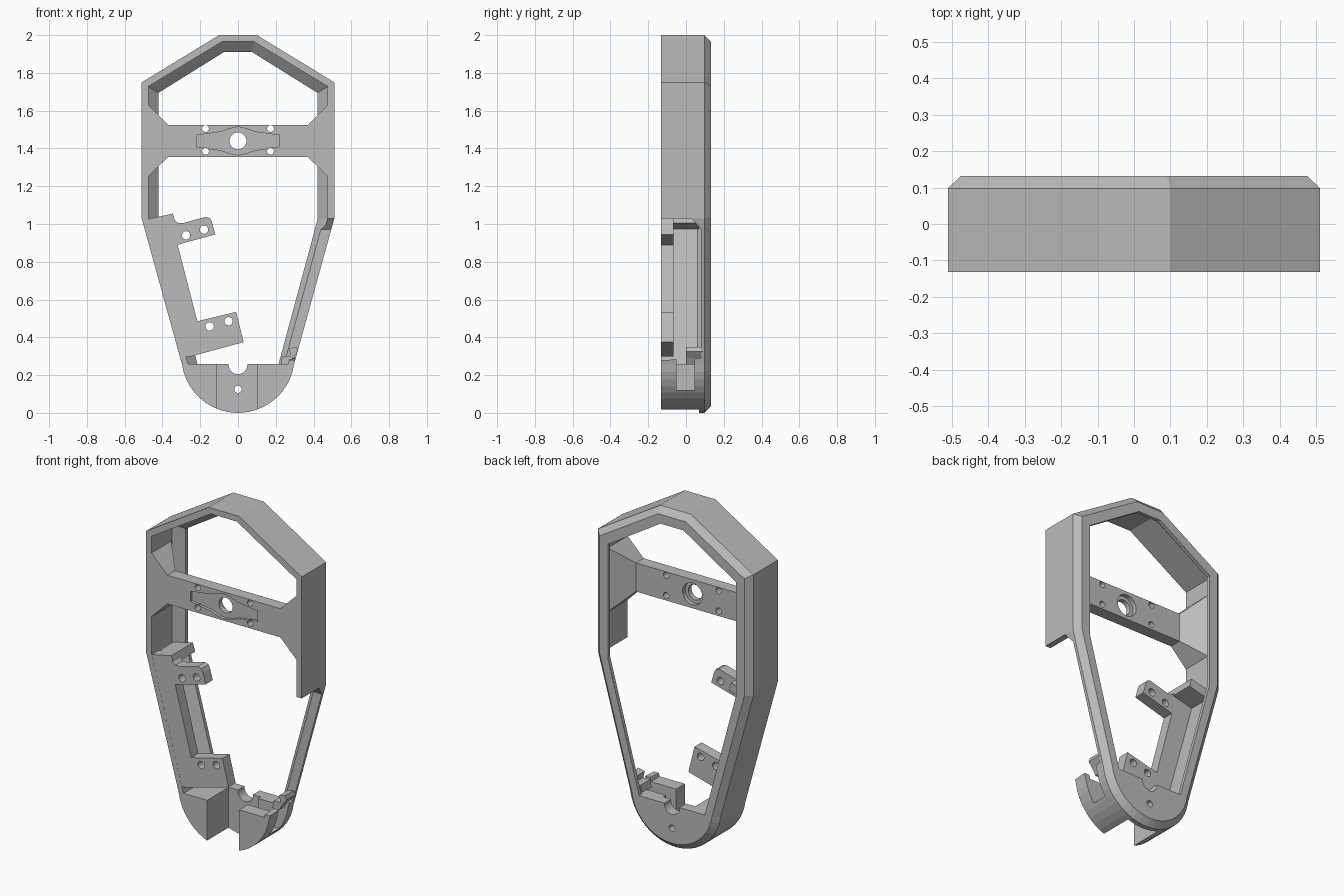
import bpy, bmesh, math
from mathutils import Vector

cube = bpy.data.objects.get("Cube")
if cube:
    bpy.data.objects.remove(cube)

grey = bpy.data.materials.new("plain grey")
grey.use_nodes = True
COLOUR = (0.5, 0.5, 0.5, 1)
grey.diffuse_color = COLOUR
grey.node_tree.nodes["Principled BSDF"].inputs["Base Color"].default_value = COLOUR


def loft(name, sections, axis="y"):
    """Solid through matching outlines, each given as (points, depth)."""
    bm = bmesh.new()
    rings = []
    for pts, d in sections:
        rings.append([bm.verts.new((a, d, b) if axis == "y" else (d, a, b)) for a, b in pts])
    for r, s in zip(rings, rings[1:]):
        for i in range(len(r)):
            j = (i + 1) % len(r)
            bm.faces.new((r[i], r[j], s[j], s[i]))
    bm.faces.new(rings[0])
    bm.faces.new(rings[-1][::-1])
    bmesh.ops.recalc_face_normals(bm, faces=bm.faces)
    mesh = bpy.data.meshes.new(name)
    bm.to_mesh(mesh)
    bm.free()
    mesh.materials.append(grey)
    obj = bpy.data.objects.new(name, mesh)
    bpy.context.collection.objects.link(obj)
    return obj


def prism(name, pts, y0, y1):
    return loft(name, [(pts, y0), (pts, y1)])


def box(name, x0, x1, y0, y1, z0, z1):
    return prism(name, [(x0, z0), (x1, z0), (x1, z1), (x0, z1)], y0, y1)


def rod(x, z, r, y0=-0.3, y1=0.3):
    circle = [(x + r * math.cos(i * math.tau / 24), z + r * math.sin(i * math.tau / 24)) for i in range(24)]
    return prism("hole_cutter", circle, y0, y1)


def combine(obj, others, operation="DIFFERENCE"):
    for other in others:
        mod = obj.modifiers.new("join", "BOOLEAN")
        mod.operation, mod.solver, mod.object = operation, "EXACT", other
        bpy.context.view_layer.objects.active = obj
        bpy.ops.object.modifier_apply(modifier=mod.name)
        bpy.data.objects.remove(other)


def mirrored(half):
    """Close a right-hand outline with its reflection."""
    return half + [(-x, z) for x, z in reversed(half)]


def inset(pts, d):
    """Move every edge of a clockwise outline inwards by d."""
    out = []
    for i, p in enumerate(pts):
        a, b, c = Vector(pts[i - 1]), Vector(p), Vector(pts[(i + 1) % len(pts)])
        u, v = (b - a).normalized(), (c - b).normalized()
        n, m = Vector((u.y, -u.x)), Vector((v.y, -v.x))
        q = b + (n + m) * d / (1 + n.dot(m))
        out.append((q.x, q.y))
    return out


# Outer shell with a chamfered back edge
arc = [(0.3 * math.cos(math.radians(a)), 0.3 + 0.3 * math.sin(math.radians(a))) for a in range(-8, -89, -8)]
outline = mirrored([(0.1, 2), (0.51, 1.75), (0.51, 1.03)] + arc)
frame = loft("frame", [(outline, -0.132), (outline, 0.098), (inset(outline, 0.035), 0.132)])

# Opening with a flared back lip
front_edge = mirrored([(0.085, 1.965), (0.475, 1.728), (0.475, 1.03), (0.265, 0.26)])
back_edge = mirrored([(0.075, 1.91), (0.42, 1.695), (0.42, 1.02), (0.215, 0.26)])
opening = loft("opening_cutter", [(front_edge, -0.3), (front_edge, 0.06), (back_edge, 0.11), (back_edge, 0.3)])

# Missing front part of the slim leg
side = [(-0.3, 1.03), (0.03, 1.03), (0.08, 0.97), (0.08, 0.29), (-0.3, 0.27)]
leg_gap = loft("leg_gap_cutter", [(side, 0.15), (side, 0.7)], "x")
combine(frame, [
    opening, leg_gap,
    box("channel_cutter", -0.11, 0.1, -0.3, 0.07, -0.1, 0.3),
    box("slot_cutter", 0.05, 0.5, -0.05, 0.045, 0.12, 0.4),
    rod(0, 0.255, 0.05), rod(0, 0.125, 0.019),
])

# Crossbar with flared ends
bar = box("crossbar", -0.37, 0.37, -0.132, -0.06, 1.355, 1.525)
dish = mirrored([(0.05, 1.503), (0.09, 1.488), (0.22, 1.47), (0.22, 1.41), (0.09, 1.39), (0.05, 1.375)])
dish.insert(6, (0, 1.365))
dish.append((0, 1.515))
combine(bar, [prism("dish_cutter", dish, -0.3, -0.115),
              rod(0, 1.44, 0.045), rod(0, 1.44, 0.065, -0.085, 0)]
        + [rod(x, z, 0.018) for x in (-0.172, 0.172) for z in (1.385, 1.505)])
for sign, label in ((1, "left"), (-1, "right")):
    narrow = [(-0.132, 1.355), (-0.132, 1.525), (-0.06, 1.525), (-0.06, 1.355)]
    wide = [(-0.132, 1.25), (-0.132, 1.63), (0.055, 1.63), (0.055, 1.25)]
    loft(label + "_gusset", [(narrow, sign * 0.37), (wide, sign * 0.476)], "x")

# Mounting plate on the full leg, with two drilled tabs
plate = prism("mounting_plate", [
    (-0.505, 1.02), (-0.345, 1.055), (-0.335, 1.02), (-0.318, 1.006), (-0.29, 1.005),
    (-0.17, 1.038), (-0.148, 1.03), (-0.138, 1.01), (-0.12, 0.945), (-0.32, 0.89),
    (-0.215, 0.485), (-0.01, 0.535), (0.03, 0.375), (-0.25, 0.298), (-0.3, 0.298)], -0.1315, -0.065)
combine(plate, [rod(x, z, 0.022) for x, z in ((-0.275, 0.94), (-0.18, 0.97), (-0.15, 0.458), (-0.05, 0.485))])

# Ledge closing the top of the full leg
prism("leg_ledge", [(-0.49, 1.02), (-0.345, 1.055), (-0.33, 1.005), (-0.47, 0.97)], -0.12, 0.07)

# Small catch at the foot of the slim leg
prism("leg_catch", [(0.225, 0.255), (0.27, 0.255), (0.29, 0.29), (0.318, 0.325),
                    (0.31, 0.35), (0.27, 0.34), (0.28, 0.3), (0.235, 0.3)], 0.0, 0.09)
